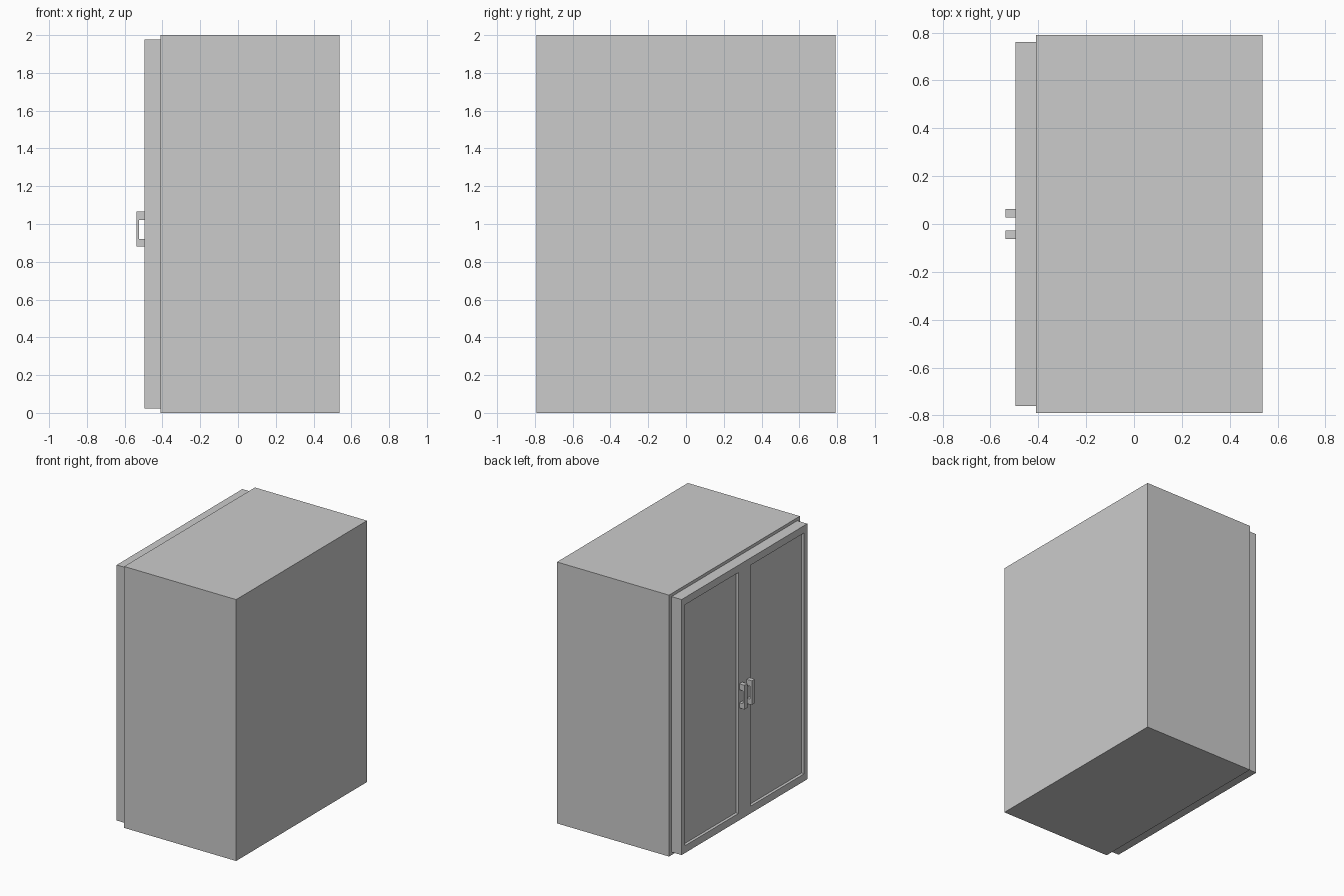
import bpy, bmesh
from mathutils import Vector

if "Cube" in bpy.data.objects:
    bpy.data.objects.remove(bpy.data.objects["Cube"])


def finish(name, bm, mirror=False):
    bmesh.ops.recalc_face_normals(bm, faces=bm.faces)
    mesh = bpy.data.meshes.new(name)
    bm.to_mesh(mesh)
    bm.free()
    obj = bpy.data.objects.new(name, mesh)
    bpy.context.collection.objects.link(obj)
    if mirror:
        mod = obj.modifiers.new("Mirror", 'MIRROR')
        mod.use_axis = (False, True, False)
    return obj


def rect(bm, x, y0, y1, z0, z1):
    return [bm.verts.new((x, y, z)) for y, z in
            ((y0, z0), (y1, z0), (y1, z1), (y0, z1))]


# Cabinet body
bm = bmesh.new()
bmesh.ops.create_cube(bm, size=1)
bmesh.ops.scale(bm, vec=(0.948, 1.582, 2.0), verts=bm.verts)
bmesh.ops.translate(bm, vec=(0.064, 0, 1), verts=bm.verts)
finish("cabinet_body", bm)

# Double door front: one half with a recessed panel, mirrored across the middle
FRONT, BACK, RECESS = -0.495, -0.41, 0.022
bm = bmesh.new()
loops = [
    rect(bm, BACK, 0, 0.76, 0.022, 1.977),
    rect(bm, FRONT, 0, 0.76, 0.022, 1.977),
    rect(bm, FRONT, 0.074, 0.722, 0.078, 1.921),
    rect(bm, FRONT + RECESS, 0.074, 0.722, 0.078, 1.921),
]
for step, (a, b) in enumerate(zip(loops, loops[1:])):
    for i in range(4):
        if step == 0 and i == 3:
            continue  # open seam at the centre plane
        j = (i + 1) % 4
        bm.faces.new((a[i], a[j], b[j], b[i]))
bm.faces.new(loops[0])
bm.faces.new(loops[-1])
finish("double_doors", bm, mirror=True)

# Pull handles: C-shaped side profile extruded sideways, mirrored
OUT, GRIP = -0.538, -0.524
profile = [(FRONT, 0.881), (OUT, 0.881), (OUT, 1.066), (FRONT, 1.066),
           (FRONT, 1.02), (GRIP, 1.02), (GRIP, 0.921), (FRONT, 0.921)]
bm = bmesh.new()
face = bm.faces.new([bm.verts.new((x, 0.027, z)) for x, z in profile])
ext = bmesh.ops.extrude_face_region(bm, geom=[face], use_keep_orig=True)
bmesh.ops.translate(bm, vec=Vector((0, 0.035, 0)),
                    verts=[g for g in ext["geom"] if isinstance(g, bmesh.types.BMVert)])
finish("door_handles", bm, mirror=True)
